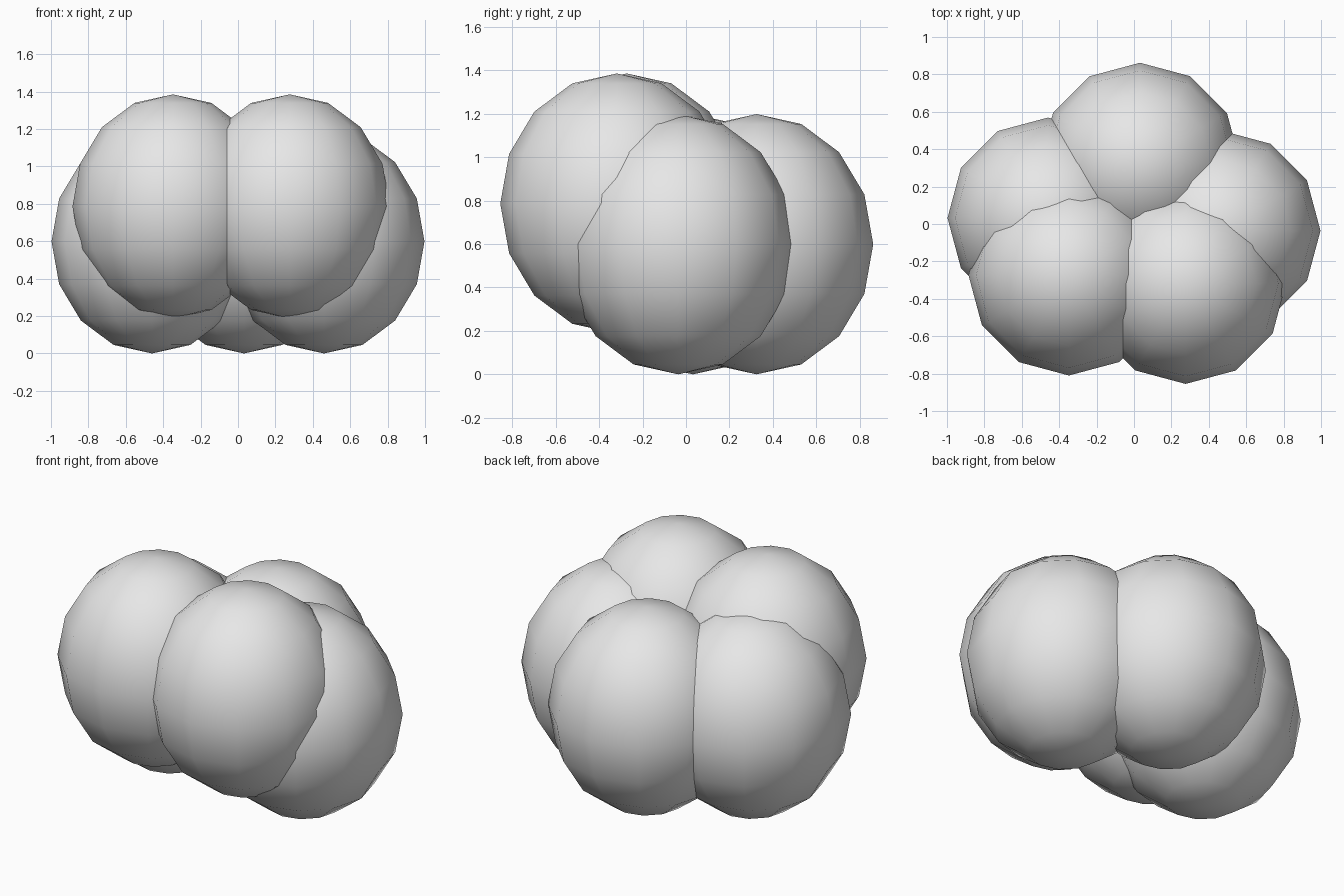
import bpy

cube = bpy.data.objects.get("Cube")
if cube:
    bpy.data.objects.remove(cube, do_unlink=True)

# One plain colour for the whole cluster
grey = bpy.data.materials.new("light_grey")
grey.use_nodes = True
colour = (0.8, 0.8, 0.8, 1)
grey.diffuse_color = colour
grey.node_tree.nodes["Principled BSDF"].inputs["Base Color"].default_value = colour

WIDTH, HEIGHT = 0.537, 0.599  # half sizes shared by all lobes


def lobe(name, x, y, z):
    """Slightly tall, low-poly, smooth-shaded ball."""
    bpy.ops.mesh.primitive_uv_sphere_add(
        segments=12, ring_count=8, radius=1, location=(x, y, z))
    ob = bpy.context.object
    ob.name = name
    ob.scale = (WIDTH, WIDTH, HEIGHT)
    bpy.ops.object.transform_apply(location=False, rotation=False, scale=True)
    bpy.ops.object.shade_smooth()
    ob.data.materials.append(grey)


# Lower layer of three lobes
LOW = HEIGHT
lobe("lower_back_lobe", 0.032, 0.325, LOW)
lobe("lower_left_lobe", 0.46, -0.036, LOW)
lobe("lower_right_lobe", -0.46, 0.032, LOW)

# Upper layer of two lobes leaning to the front
HIGH = 0.786
lobe("upper_left_lobe", 0.276, -0.318, HIGH)
lobe("upper_right_lobe", -0.348, -0.273, HIGH)
